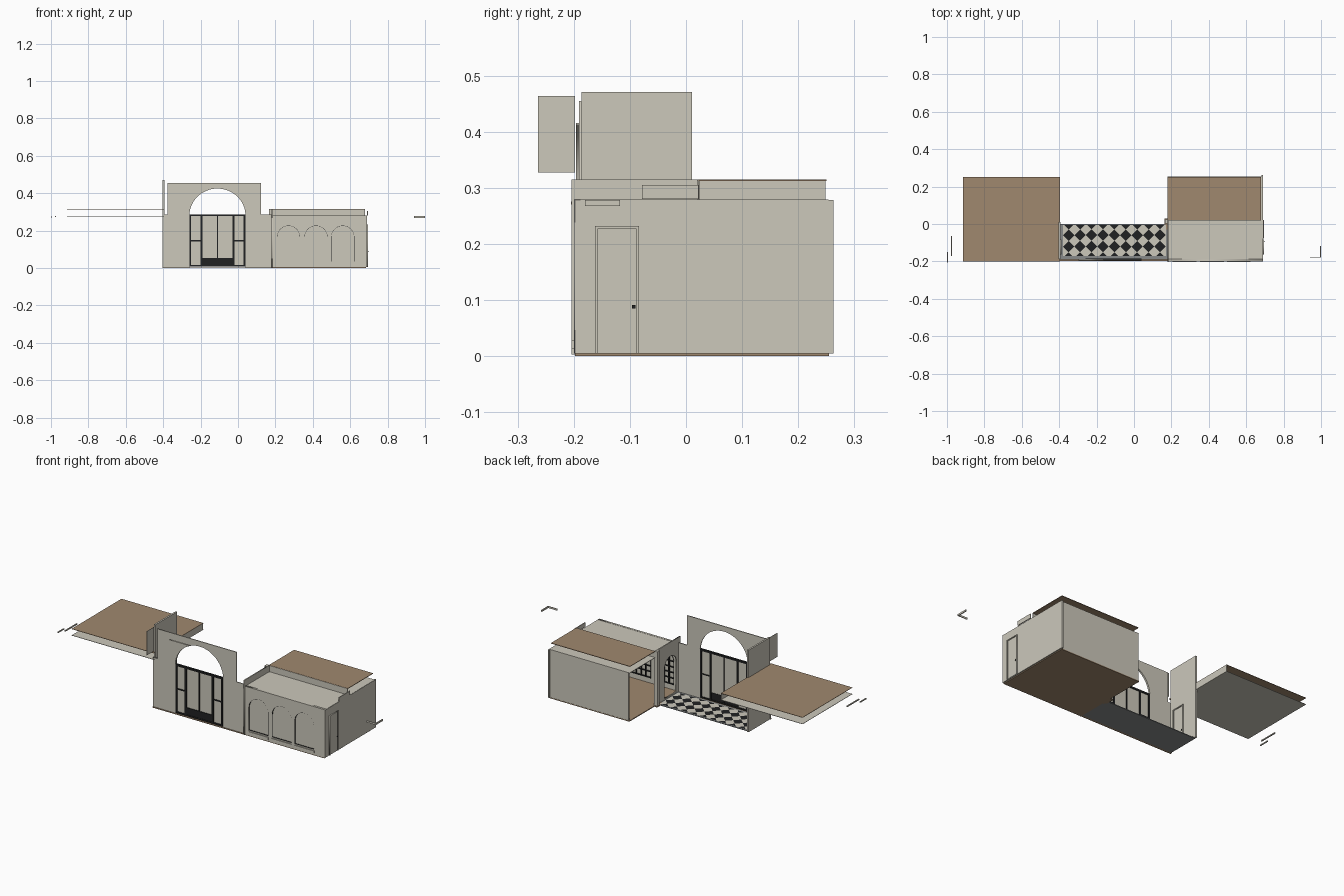
import bpy, bmesh, math
from mathutils import Matrix

if "Cube" in bpy.data.objects:
    bpy.data.objects.remove(bpy.data.objects["Cube"])


def material(name, rgb):
    m = bpy.data.materials.new(name)
    lin = [((c / 255 + 0.055) / 1.055) ** 2.4 for c in rgb]
    m.diffuse_color = (*lin, 1)
    m.use_nodes = True
    m.node_tree.nodes["Principled BSDF"].inputs["Base Color"].default_value = m.diffuse_color
    return m


PALE = material("pale_plaster", (204, 200, 187))
BROWN = material("brown_wood", (160, 136, 110))
BLACK = material("black_metal", (32, 33, 34))
SLAB = material("grey_slab", (135, 138, 138))


def finish(name, bm, mats):
    me = bpy.data.meshes.new(name)
    bm.to_mesh(me)
    bm.free()
    for m in mats:
        me.materials.append(m)
    ob = bpy.data.objects.new(name, me)
    bpy.context.collection.objects.link(ob)
    return ob


def boxes(name, mat, *specs):
    """One object from boxes given as x0, x1, y0, y1, z0, z1."""
    bm = bmesh.new()
    for x0, x1, y0, y1, z0, z1 in specs:
        m = Matrix.Translation(((x0 + x1) / 2, (y0 + y1) / 2, (z0 + z1) / 2))
        m = m @ Matrix.Diagonal((x1 - x0, y1 - y0, z1 - z0, 1))
        bmesh.ops.create_cube(bm, size=1, matrix=m)
    return finish(name, bm, [mat])


def arc(cx, cz, rx, rz, a0, a1, n=20):
    return [(cx + rx * math.cos(math.radians(a0 + (a1 - a0) * i / n)),
             cz + rz * math.sin(math.radians(a0 + (a1 - a0) * i / n))) for i in range(n + 1)]


def arch(c, r, z0, spring):
    return [(c + r, z0)] + arc(c, spring, r, r, 0, 180) + [(c - r, z0)]


def plate(name, mat, axis, d0, d1, *loops):
    """Flat plate with holes; drawn in xz (axis y) or yz (axis x)."""
    cu = bpy.data.curves.new(name, 'CURVE')
    cu.dimensions, cu.fill_mode, cu.extrude = '2D', 'BOTH', (d1 - d0) / 2
    for pts in loops:
        sp = cu.splines.new('POLY')
        sp.points.add(len(pts) - 1)
        for p, (u, v) in zip(sp.points, pts):
            p.co = (u, v, 0, 1)
        sp.use_cyclic_u = True
    tmp = bpy.data.objects.new(name + "_curve", cu)
    bpy.context.collection.objects.link(tmp)
    me = bpy.data.meshes.new_from_object(tmp.evaluated_get(bpy.context.evaluated_depsgraph_get()))
    bpy.data.objects.remove(tmp)
    d = (d0 + d1) / 2
    if axis == 'y':
        m = Matrix(((1, 0, 0, 0), (0, 0, -1, d), (0, 1, 0, 0), (0, 0, 0, 1)))
    else:
        m = Matrix(((0, 0, 1, d), (1, 0, 0, 0), (0, 1, 0, 0), (0, 0, 0, 1)))
    me.transform(m)
    bm = bmesh.new()
    bm.from_mesh(me)
    bpy.data.meshes.remove(me)
    bmesh.ops.remove_doubles(bm, verts=bm.verts, dist=1e-5)
    bmesh.ops.recalc_face_normals(bm, faces=bm.faces)
    for f in bm.faces:
        f.material_index = 0
    return finish(name, bm, [mat])


def rect(u0, u1, v0, v1):
    return [(u0, v0), (u1, v0), (u1, v1), (u0, v1)]


# Hall front wall with the big arched opening
plate("hall_front_wall", PALE, 'y', -.191, -.186,
      [(-.404, .003), (-.26, .003)] + arc(-.11, .28, .15, .145, 180, 0, 32) +
      [(.04, .003), (.18, .003), (.18, .285), (.123, .285), (.123, .455),
       (-.377, .455), (-.377, .285), (-.404, .285)])
plate("arch_side_panel", PALE, 'y', -.196, -.191,
      [(-.297, .285)] + arc(-.11, .28, .15, .145, 178, 111, 14) + [(-.297, .415)])

# Entrance doors: black frame, pale panes, black kick panel
boxes("entrance_panes", PALE, (-.255, .035, -.190, -.188, .01, .28))
bars = [(x - w, x + w, -.196, -.184, .008, .285)
        for x, w in ((-.255, .005), (-.195, .005), (-.11, .003), (-.025, .005), (.035, .005))]
bars += [(-.26, .04, -.196, -.184, z0, z1) for z0, z1 in ((.277, .287), (.008, .016))]
bars += [(a, b, -.195, -.185, .143, .149) for a, b in ((-.255, -.195), (-.025, .035))]
boxes("entrance_frame", BLACK, *bars)
boxes("entrance_kick_panel", BLACK, (-.195, -.025, -.194, -.186, .012, .055))

# Hall slab and diagonal checker floor
boxes("hall_slab", SLAB, (-.40, .18, -.186, 0, 0, .004))
boxes("entrance_threshold", BROWN, (-.404, .18, -.198, -.186, 0, .003))
N, tile = 18, .061 / math.sqrt(2)
bm = bmesh.new()
bmesh.ops.create_grid(bm, x_segments=N, y_segments=N, size=1)
bmesh.ops.scale(bm, verts=bm.verts, vec=(N * tile / 2, N * tile / 2, 1))
for f in bm.faces:
    c = f.calc_center_median()
    f.material_index = (math.floor(c.x / tile) + math.floor(c.y / tile)) % 2
bmesh.ops.transform(bm, verts=bm.verts,
                    matrix=Matrix.Translation((-.105, -.09, .006)) @ Matrix.Rotation(math.pi / 4, 4, 'Z'))
for co, no in (((.17, 0, 0), (1, 0, 0)), ((-.38, 0, 0), (-1, 0, 0)),
               ((0, -.005, 0), (0, 1, 0)), ((0, -.172, 0), (0, -1, 0))):
    bmesh.ops.bisect_plane(bm, geom=bm.verts[:] + bm.edges[:] + bm.faces[:],
                           plane_co=co, plane_no=no, clear_outer=True)
finish("checker_floor", bm, [BLACK, PALE])

# Hall side walls: tall wall on the left, arched partition on the right
boxes("hall_left_wall", PALE, (-.403, -.393, -.186, .011, .003, .471))
boxes("left_wing_panel", PALE, (-.394, -.392, -.264, -.198, .327, .464))
plate("partition_wall", PALE, 'x', .178, .184,
      rect(-.204, .022, .003, .315), arch(-.115, .055, .012, .18))
boxes("partition_end_post", PALE, (.165, .185, .002, .024, .003, .315))
boxes("partition_threshold", BROWN, (.162, .19, -.03, .03, 0, .005))

# Right room shell
boxes("room_floor", BROWN, (.18, .685, -.198, .255, 0, .005))
centres = (.27, .417, .56)
plate("room_front_wall", PALE, 'y', -.2, -.188, rect(.18, .69, .005, .28),
      *[arch(c, .062, .034, .165) for c in centres])
boxes("room_back_wall", PALE, (.185, .683, .248, .254, .005, .277))
boxes("room_right_wall", PALE, (.682, .691, -.198, .263, .005, .278))
boxes("room_ceiling", PALE, (.18, .69, -.195, .254, .276, .279))
boxes("room_roof", BROWN, (.18, .68, .022, .25, .312, .315))
boxes("roof_fascia", PALE, (.18, .68, .02, .023, .279, .314))
boxes("room_side_trim", PALE, (.69, .695, -.078, .022, .28, .305))

# Arched windows: pale pane, black surround, inner bars, sill plate
for i, c in enumerate(centres, 1):
    plate(f"window_pane_{i}", PALE, 'y', -.195, -.193, arch(c, .061, .034, .165))
    plate(f"window_surround_{i}", BLACK, 'y', -.199, -.186,
          arch(c, .0625, .033, .165), arch(c, .0605, .036, .165))
    grid = [(c + d - .002, c + d + .002, -.193, -.185, .034,
             .165 + math.sqrt(.06 ** 2 - d * d)) for d in (-.03, 0, .03)]
    grid += [(c - w, c + w, -.193, -.185, z - .002, z + .002)
             for z, w in ((.036, .06), (.07, .06), (.102, .06), (.134, .06), (.166, .06), (.198, .05))]
    boxes(f"window_bars_{i}", BLACK, *grid)
    boxes(f"window_sill_{i}", PALE, (c - .063, c + .063, -.204, -.2, .014, .028))

# Side doors, one on each outer end wall
for name, x in (("right", .691), ("left", -.393)):
    plate(f"{name}_door_frame", PALE, 'x', x, x + .005,
          [(-.162, .005), (-.158, .005), (-.158, .227), (-.088, .227),
           (-.088, .005), (-.084, .005), (-.084, .232), (-.162, .232)])
    boxes(f"{name}_door_leaf", PALE, (x, x + .002, -.156, -.09, .007, .225))
    boxes(f"{name}_door_knob", BLACK, (x, x + .006, -.096, -.090, .085, .091))

# Left wing: floating ceiling, roof and side fascia
boxes("left_ceiling", PALE, (-.913, -.395, -.2, .25, .276, .278))
boxes("left_roof", BROWN, (-.913, -.395, -.2, .25, .313, .315))
boxes("left_roof_fascia", PALE, (-.397, -.395, .011, .249, .277, .314))

# Small loose trim pieces at both far ends
boxes("left_trim_pieces", PALE, (-.978, -.972, -.17, -.064, .272, .278),
      (-1, -.995, -.205, -.15, .27, .276))
boxes("right_trim_pieces", PALE, (.94, 1, -.18, -.176, .268, .278),
      (.995, 1, -.18, -.118, .268, .278))
